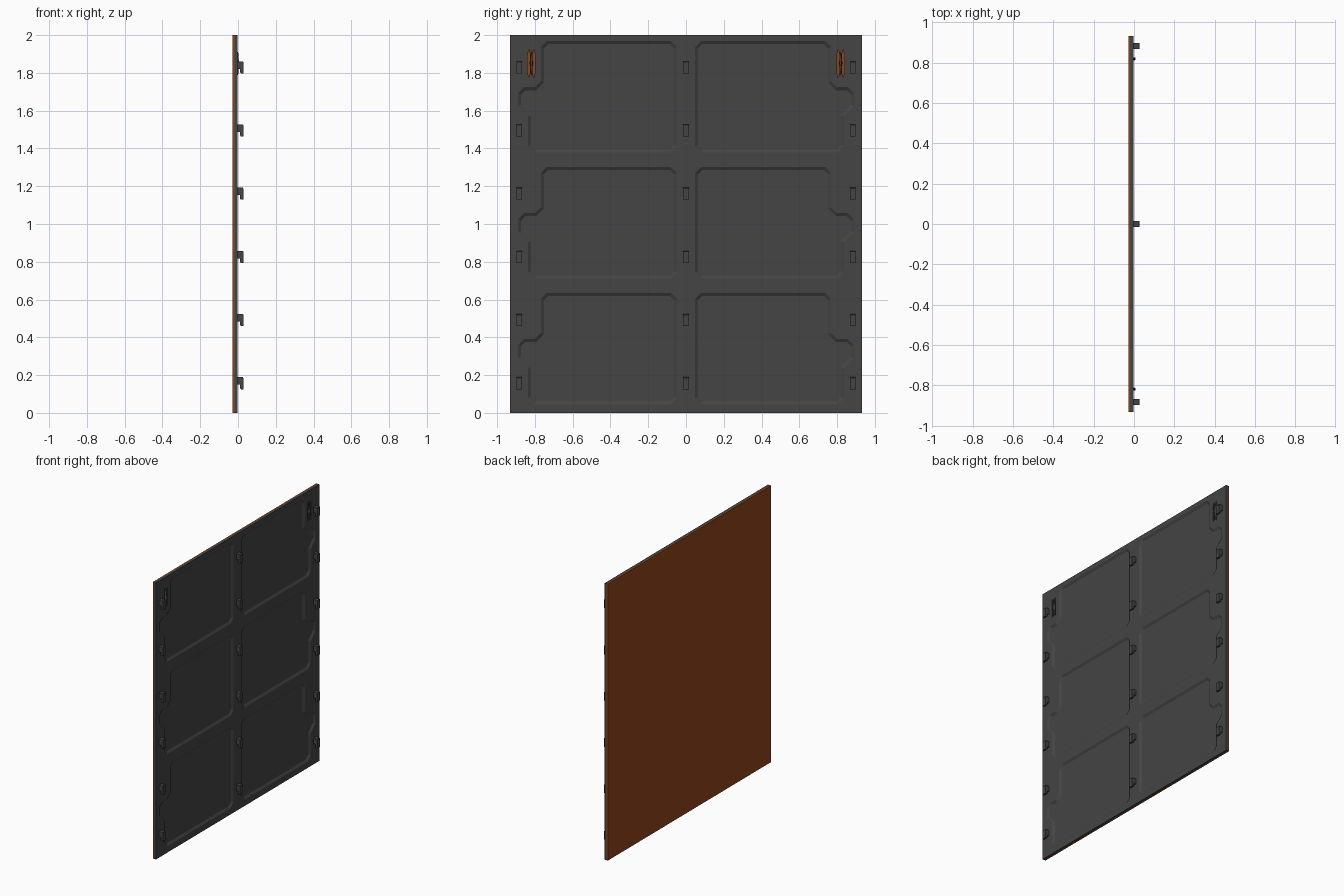
import bpy, bmesh
from mathutils import Vector

if "Cube" in bpy.data.objects:
    bpy.data.objects.remove(bpy.data.objects["Cube"])

BACK, SHEET, FRONT, TIP = -0.028, -0.019, -0.003, 0.028
HALF_W, HEIGHT = 0.933, 2.0


def material(name, rgb):
    m = bpy.data.materials.new(name)
    m.diffuse_color = (*rgb, 1)
    m.use_nodes = True
    m.node_tree.nodes["Principled BSDF"].inputs["Base Color"].default_value = m.diffuse_color
    return m


dark = material("dark_grey", (0.058, 0.058, 0.058))
orange = material("orange", (0.30, 0.06, 0.010))


def finish(bm, name, mat):
    bmesh.ops.recalc_face_normals(bm, faces=bm.faces[:])
    me = bpy.data.meshes.new(name)
    bm.to_mesh(me)
    bm.free()
    ob = bpy.data.objects.new(name, me)
    bpy.context.collection.objects.link(ob)
    me.materials.append(mat)
    return ob


def loft(bm, rings):
    """Closed solid through equal-length rings of points."""
    vs = [[bm.verts.new(p) for p in r] for r in rings]
    n = len(vs[0])
    for a, b in zip(vs, vs[1:]):
        for i in range(n):
            j = (i + 1) % n
            bm.faces.new((a[i], a[j], b[j], b[i]))
    bm.faces.new(vs[0][::-1])
    bm.faces.new(vs[-1])


def box(bm, x0, x1, y0, y1, z0, z1):
    ring = [(y0, z0), (y1, z0), (y1, z1), (y0, z1)]
    loft(bm, [[(x, y, z) for y, z in ring] for x in (x0, x1)])


def inset(pts, d):
    """Mitred inset of a clockwise outline."""
    out = []
    for i, p in enumerate(pts):
        p, a, b = Vector(p), Vector(pts[i - 1]), Vector(pts[(i + 1) % len(pts)])
        d1, d2 = (p - a).normalized(), (b - p).normalized()
        n1, n2 = Vector((d1.y, -d1.x)), Vector((d2.y, -d2.x))
        out.append(p + (n1 + n2) * d / (1 + n1.dot(n2)))
    return out


# Orange back sheet
bm = bmesh.new()
box(bm, BACK, SHEET, -HALF_W, HALF_W, 0, HEIGHT)
finish(bm, "outer_sheet", orange)

# Dark inner panel
bm = bmesh.new()
box(bm, SHEET, FRONT, -HALF_W, HALF_W, 0, HEIGHT)
panel = finish(bm, "inner_panel", dark)

# Tapered pockets and narrow slots cut from the inner panel
pocket = [(0.048, 1.937), (0.079, 1.968), (0.737, 1.968), (0.768, 1.937),
          (0.768, 1.756), (0.800, 1.724), (0.857, 1.724), (0.889, 1.692),
          (0.889, 1.623), (0.836, 1.570), (0.836, 1.411), (0.804, 1.379),
          (0.079, 1.379), (0.048, 1.410)]
DEPTH, SLOPE, OVER = 0.010, 0.016, 0.002
floor = inset(pocket, SLOPE)
rim = inset(pocket, -SLOPE * OVER / DEPTH)
bm = bmesh.new()
for s in (-1, 1):
    for row in range(3):
        dz = -row * 2 / 3
        loft(bm, [[(x, s * p.x, p.y + dz) for p in ring]
                  for x, ring in ((FRONT - DEPTH, floor), (FRONT + OVER, rim))])
    for y in (0.806, 0.832):
        yc = s * y
        ring = [(yc, 1.775), (yc + 0.006, 1.80), (yc + 0.006, 1.90),
                (yc, 1.925), (yc - 0.006, 1.90), (yc - 0.006, 1.80)]
        loft(bm, [[(x, a, b) for a, b in ring] for x in (SHEET - 0.004, FRONT + 0.01)])
cutter = finish(bm, "pocket_cutter", dark)
cutter.hide_render = True
mod = panel.modifiers.new("pockets", 'BOOLEAN')
mod.operation, mod.solver, mod.object = 'DIFFERENCE', 'EXACT', cutter
bpy.context.view_layer.objects.active = panel
bpy.ops.object.modifier_apply(modifier=mod.name)
bpy.data.objects.remove(cutter)

# Mounting hooks in three columns of six
hook = [(FRONT - 0.002, 0.032), (TIP - 0.003, 0.032), (TIP, 0.028),
        (TIP, -0.032), (0.015, -0.032), (0.011, -0.026),
        (0.011, -0.008), (FRONT - 0.002, -0.008)]
bm = bmesh.new()
for y in (-0.882, 0, 0.882):
    for i in range(6):
        z = 0.157 + i * 0.3345
        loft(bm, [[(px, y + w, z + pz) for px, pz in hook] for w in (-0.015, 0.015)])
finish(bm, "mounting_hooks", dark)

# Small raised latch between each pair of slots
bm = bmesh.new()
for s in (-1, 1):
    y = s * 0.819
    levels = [(1.79, 0.003, 0.001), (1.83, 0.005, 0.004), (1.85, 0.009, 0.008),
              (1.87, 0.005, 0.004), (1.91, 0.003, 0.001)]
    loft(bm, [[(FRONT - 0.002, y - w, z), (FRONT - 0.002, y + w, z),
               (h, y + w * 0.6, z), (h, y - w * 0.6, z)] for z, w, h in levels])
finish(bm, "latches", dark)
